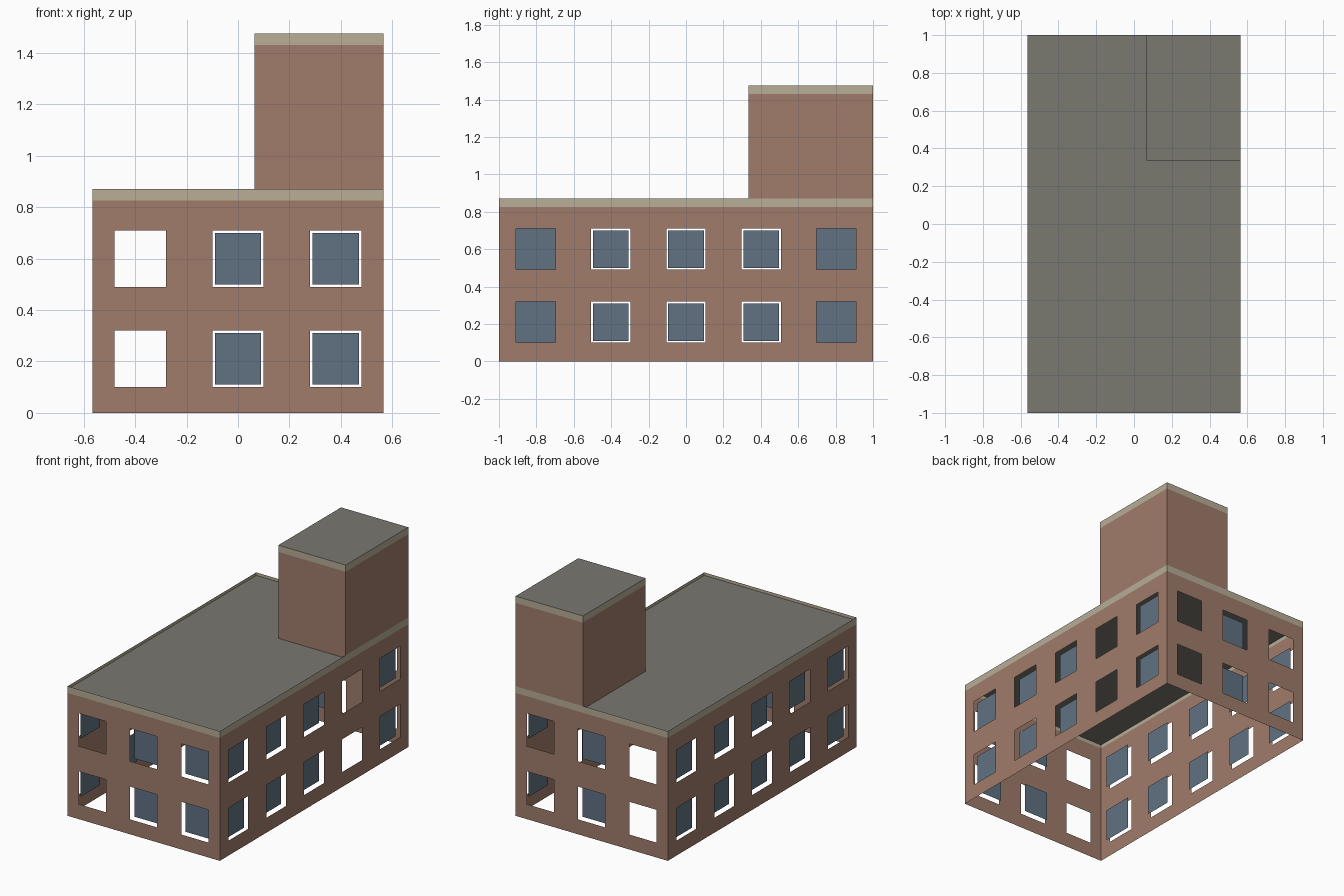
import bpy
import bmesh
from mathutils import Matrix, Vector
from math import pi

if "Cube" in bpy.data.objects:
    bpy.data.objects.remove(bpy.data.objects["Cube"], do_unlink=True)


def material(name, rgb):
    m = bpy.data.materials.new(name)
    m.use_nodes = True
    color = (*rgb, 1)
    m.diffuse_color = color
    m.node_tree.nodes["Principled BSDF"].inputs["Base Color"].default_value = color
    return m


BRICK = material("brick", (0.352, 0.202, 0.147))
TRIM = material("cream_trim", (0.479, 0.423, 0.309))
GLASS = material("blue_glass", (0.12, 0.168, 0.231))
ROOF = material("grey_roof", (0.195, 0.188, 0.162))
FRAME = material("dark_frame", (0.076, 0.084, 0.073))

HX, HY, TOP, BAND = 0.565, 1.0, 0.87, 0.045
ROWS = [(0.1, 0.32), (0.49, 0.71)]
RECESS, RIM = 0.03, 0.01


def finish(bm, name, mats, matrix=Matrix()):
    bmesh.ops.remove_doubles(bm, verts=bm.verts, dist=0.0001)
    bm.transform(matrix)
    mesh = bpy.data.meshes.new(name)
    bm.to_mesh(mesh)
    bm.free()
    for m in mats:
        mesh.materials.append(m)
    obj = bpy.data.objects.new(name, mesh)
    bpy.context.collection.objects.link(obj)


def panel(bm, u0, u1, z0, z1, y=0.0):
    """Upright rectangle facing -y."""
    return bm.faces.new([bm.verts.new(p) for p in
                         ((u0, y, z0), (u1, y, z0), (u1, y, z1), (u0, y, z1))])


def wall(name, turn, width, offset, z0, z1, centre=(0, 0), cols=(), half=0.1):
    """Wall sheet with window holes and a cream band along the top."""
    place = Matrix.Translation((*centre, 0)) @ Matrix.Rotation(turn, 4, "Z") \
        @ Matrix.Translation((0, -offset, 0))
    us = sorted([-width, width] + [c + s * half for c, *_ in cols for s in (-1, 1)])
    zs = [z0] + ([z for row in ROWS for z in row] if cols else []) + [z1 - BAND, z1]
    bm = bmesh.new()
    for i in range(len(us) - 1):
        for j in range(len(zs) - 1):
            if i % 2 and j % 2 and j < len(zs) - 2:
                continue
            f = panel(bm, us[i], us[i + 1], zs[j], zs[j + 1])
            f.material_index = int(j == len(zs) - 2)
    finish(bm, name, [BRICK, TRIM], place)
    if not cols:
        return

    # Recessed frames and panes behind the holes
    frames, panes = bmesh.new(), bmesh.new()
    for c, has_frame, has_glass in cols:
        for low, high in ROWS:
            rim = RIM if has_frame else 0
            if has_frame:
                f = panel(frames, c - half, c + half, low, high, RECESS)
                bmesh.ops.inset_individual(frames, faces=[f], thickness=RIM)
                bmesh.ops.delete(frames, geom=[f], context="FACES_ONLY")
            if has_glass:
                panel(panes, c - half + rim, c + half - rim, low + rim, high - rim, RECESS)
    finish(frames, name + "_window_frames", [FRAME], place)
    finish(panes, name + "_window_panes", [GLASS], place)


def flat(bm, x0, x1, y0, y1, z):
    return bm.faces.new([bm.verts.new(p) for p in
                         ((x0, y0, z), (x1, y0, z), (x1, y1, z), (x0, y1, z))])


# Main block: each column is (centre, has frame, has glass)
wall("front_wall", 0, HX, HY, 0, TOP,
     cols=[(-0.38, True, False), (0, True, True), (0.38, True, True)])
wall("back_wall", pi, HX, HY, 0, TOP,
     cols=[(-0.38, True, False), (0, True, True), (0.38, True, False)])
for side, turn, open_col in (("left_wall", pi / 2, 3), ("right_wall", -pi / 2, None)):
    wall(side, turn, HY, HX, 0, TOP, half=0.105,
         cols=[((i - 2) * 0.402, 0 < i < 4, i != open_col) for i in range(5)])

# Main roof: cream parapet rim around a sunken deck
bm = bmesh.new()
deck = flat(bm, -HX, HX, -HY, HY, TOP)
bmesh.ops.inset_individual(bm, faces=[deck], thickness=0.012)
bmesh.ops.inset_individual(bm, faces=[deck], thickness=0, depth=-0.02)
deck.material_index = 1
finish(bm, "main_roof", [TRIM, ROOF])

# Rooftop tower, flush with the back left corner
X0, Y0, BASE, PEAK = 0.065, 0.335, 0.85, 1.475
mid = Vector(((X0 + HX) / 2, (Y0 + HY) / 2))
tw, td = (HX - X0) / 2, (HY - Y0) / 2
for i, side in enumerate(("front", "left", "back", "right")):
    w, d = (td, tw) if i % 2 else (tw, td)
    # Outer sides start above the parapet, inner ones on the deck
    wall("tower_" + side + "_wall", i * pi / 2, w, d,
         TOP if side in ("left", "back") else BASE, PEAK, centre=mid)
bm = bmesh.new()
flat(bm, X0, HX, Y0, HY, PEAK)
finish(bm, "tower_roof", [ROOF])
